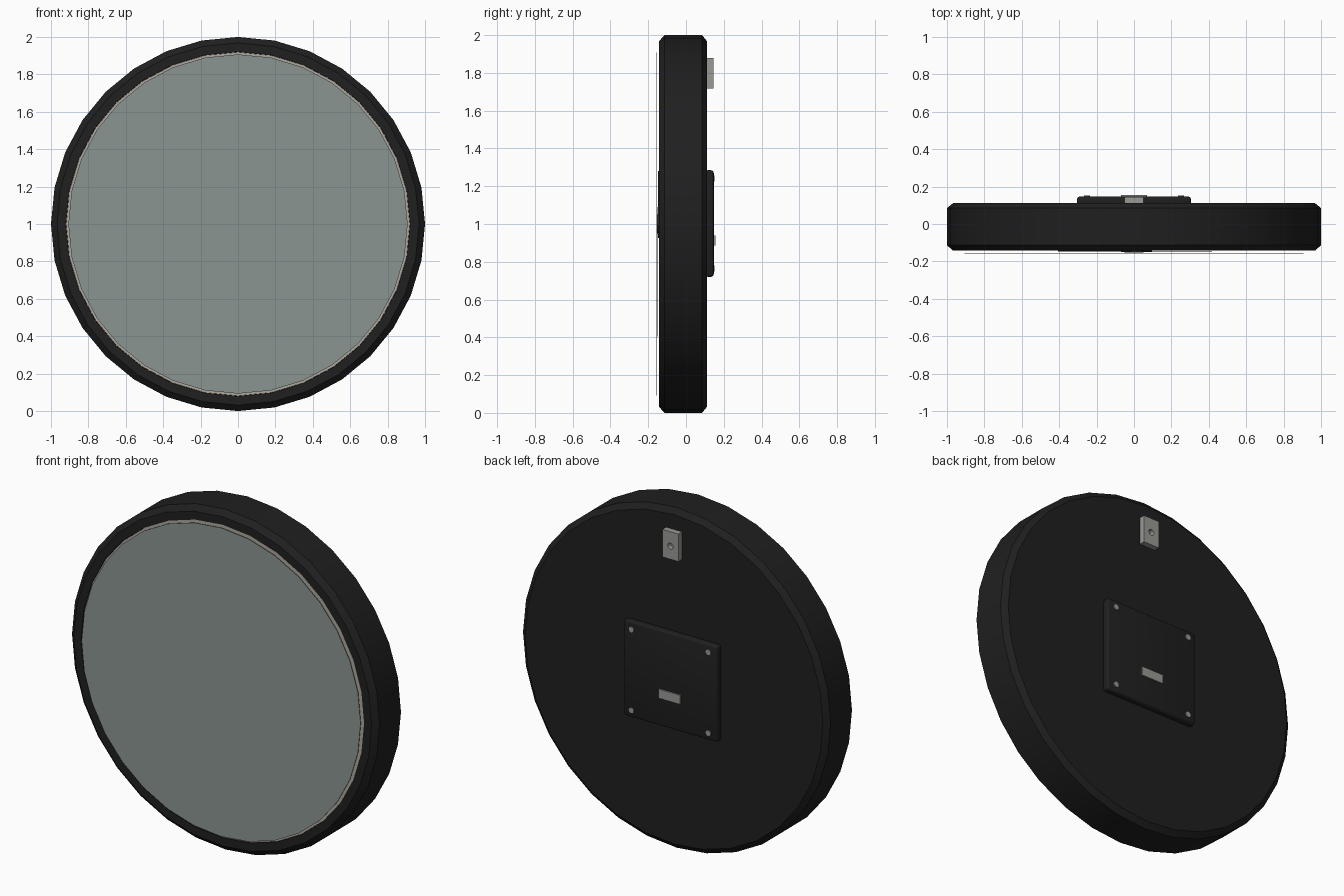
import bpy, bmesh, math
from mathutils import Matrix

if "Cube" in bpy.data.objects:
    bpy.data.objects.remove(bpy.data.objects["Cube"])

CZ = 1.0   # height of the clock centre
SEG = 32


def material(name, rgb):
    m = bpy.data.materials.new(name)
    m.diffuse_color = (*rgb, 1)
    m.use_nodes = True
    m.node_tree.nodes["Principled BSDF"].inputs["Base Color"].default_value = m.diffuse_color
    return m


BLACK = material("black_plastic", (0.014, 0.014, 0.014))
GLASS = material("grey_glass", (0.26, 0.30, 0.29))
CREAM = material("face_cream", (0.42, 0.39, 0.34))
METAL = material("dull_metal", (0.32, 0.32, 0.30))


def finish(name, bm, mat, smooth=False):
    bmesh.ops.recalc_face_normals(bm, faces=bm.faces)
    me = bpy.data.meshes.new(name)
    bm.to_mesh(me)
    bm.free()
    ob = bpy.data.objects.new(name, me)
    bpy.context.collection.objects.link(ob)
    me.materials.append(mat)
    if smooth:
        bpy.context.view_layer.objects.active = ob
        ob.select_set(True)
        bpy.ops.object.shade_smooth_by_angle(angle=math.radians(25))
        ob.select_set(False)
    return ob


def lathe(name, profile, mat, x=0, z=CZ, seg=SEG):
    """Turn an (r, y) profile around the y axis; r = 0 makes a pole."""
    bm = bmesh.new()
    vs = [bm.verts.new((r, y, 0)) for r, y in profile]
    es = [bm.edges.new(p) for p in zip(vs, vs[1:])]
    bmesh.ops.spin(bm, geom=vs + es, cent=(0, 0, 0), axis=(0, 1, 0),
                   angle=math.tau, steps=seg, use_duplicate=False)
    bmesh.ops.remove_doubles(bm, verts=bm.verts, dist=1e-4)
    bmesh.ops.translate(bm, verts=bm.verts, vec=(x, 0, z))
    return finish(name, bm, mat, smooth=True)


def disc(name, r, y0, y1, mat, **kw):
    return lathe(name, [(0, y0), (r, y0), (r, y1), (0, y1)], mat, **kw)


def box(name, lo, hi, mat, bevel=0, steps=1):
    bm = bmesh.new()
    size = [b - a for a, b in zip(lo, hi)]
    mid = [(a + b) / 2 for a, b in zip(lo, hi)]
    bmesh.ops.create_cube(bm, size=1, matrix=Matrix.Translation(mid) @ Matrix.Diagonal((*size, 1)))
    if bevel:
        bmesh.ops.bevel(bm, geom=bm.edges[:], offset=bevel, segments=steps,
                        profile=0.5, affect='EDGES')
    return finish(name, bm, mat, smooth=bool(bevel))


def hand(name, tip, width, y):
    """Tapered flat hand from just behind the hub to its tip (x, z)."""
    length = math.hypot(tip[0], tip[1] - CZ)
    turn = math.atan2(tip[0], tip[1] - CZ)
    pts = [(-width, -0.1), (width, -0.1), (width * 0.6, length), (-width * 0.6, length)]
    bm = bmesh.new()
    f = bm.faces.new([bm.verts.new((px, y, pz)) for px, pz in pts])
    ext = bmesh.ops.extrude_face_region(bm, geom=[f])['geom']
    bmesh.ops.translate(bm, vec=(0, 0.004, 0),
                        verts=[v for v in ext if isinstance(v, bmesh.types.BMVert)])
    bm.transform(Matrix.Translation((0, 0, CZ)) @ Matrix.Rotation(turn, 4, 'Y'))
    finish(name, bm, BLACK)


# Case: chamfered drum with a shallow recess for the face
lathe("case", [(0, 0.111), (0.968, 0.111), (1, 0.085), (1, -0.113),
               (0.968, -0.143), (0.92, -0.143), (0.92, -0.128), (0, -0.128)], BLACK)

# Face and glass
disc("clock_face", 0.919, -0.138, -0.127, CREAM)
disc("glass_cover", 0.907, -0.157, -0.154, GLASS)

# Hour marks, hands and hub behind the glass
for i in range(12):
    bm = bmesh.new()
    bmesh.ops.create_cube(bm, size=1, matrix=Matrix.Translation((0, 0, CZ))
                          @ Matrix.Rotation(i * math.tau / 12, 4, 'Y')
                          @ Matrix.Translation((0, -0.139, 0.8))
                          @ Matrix.Diagonal((0.03, 0.004, 0.12, 1)))
    finish("hour_mark", bm, BLACK)
hand("hour_hand", (-0.4, 1.27), 0.022, -0.147)
hand("minute_hand", (0.41, 0.41), 0.016, -0.151)
disc("hand_hub", 0.05, -0.1535, -0.135, BLACK, seg=16)

# Back cover with screws and a label plate
box("back_cover", (-0.305, 0.10, 0.72), (0.305, 0.147, 1.285), BLACK, 0.016, 3)
for sx in (-1, 1):
    for z in (0.765, 1.24):
        disc("cover_screw", 0.016, 0.14, 0.152, METAL, x=sx * 0.25, z=z, seg=12)
box("label_plate", (-0.07, 0.14, 0.887), (0.07, 0.155, 0.94), METAL)

# Wall hanger with a drilled hole
hanger = box("wall_hanger", (-0.052, 0.105, 1.718), (0.052, 0.145, 1.88), METAL)
cutter = disc("hanger_hole_cutter", 0.018, 0.115, 0.2, BLACK, z=1.795, seg=16)
cutter.hide_render = True
cutter.hide_viewport = True
mod = hanger.modifiers.new("hole", 'BOOLEAN')
mod.operation = 'DIFFERENCE'
mod.object = cutter
mod.solver = 'EXACT'
